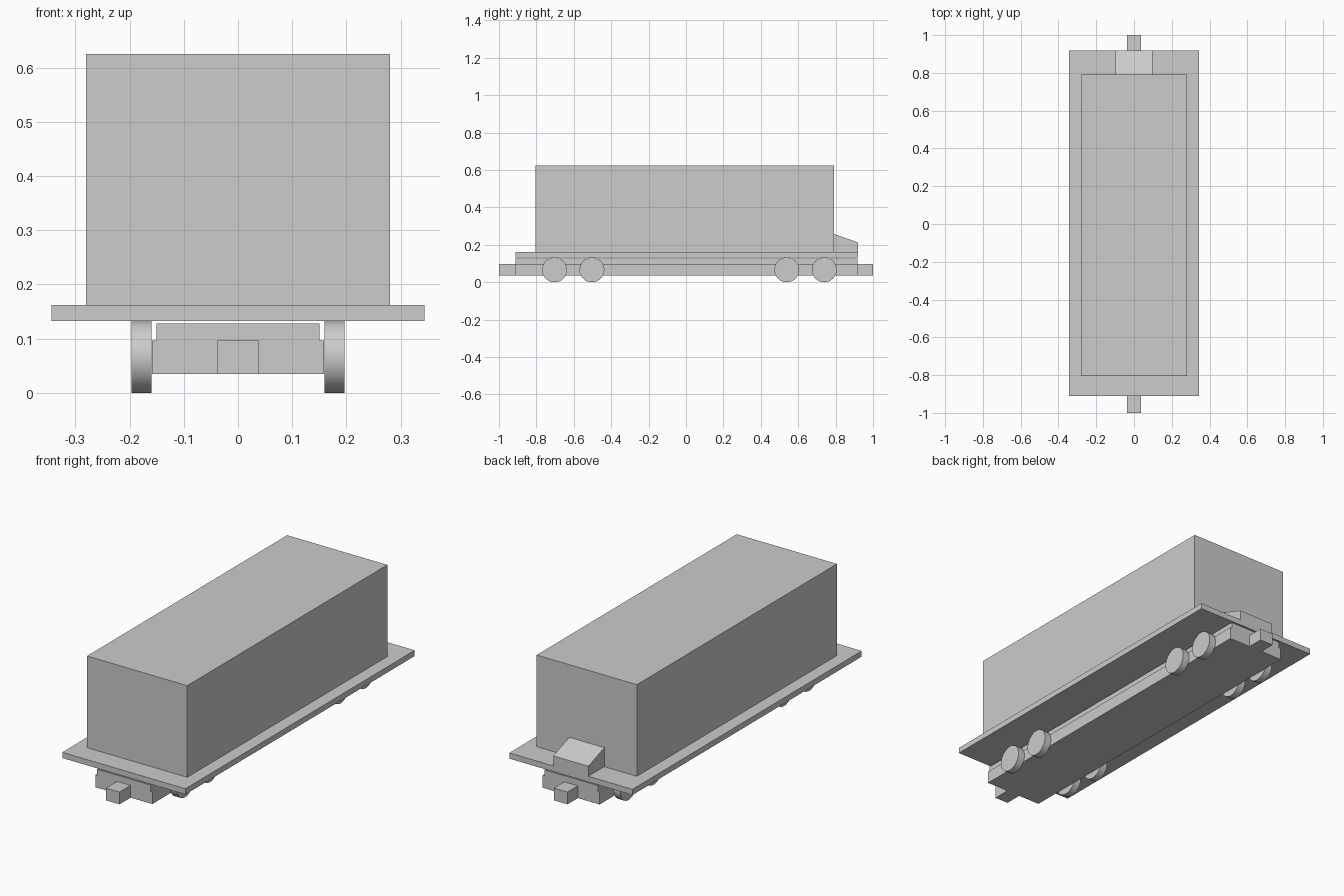
import bpy
import bmesh
import math

if "Cube" in bpy.data.objects:
    bpy.data.objects.remove(bpy.data.objects["Cube"])

grey = bpy.data.materials.new("plain_grey")
grey.diffuse_color = (0.604, 0.604, 0.604, 1)
grey.use_nodes = True
grey.node_tree.nodes["Principled BSDF"].inputs["Base Color"].default_value = grey.diffuse_color


def finish(name, bm):
    bmesh.ops.recalc_face_normals(bm, faces=bm.faces)
    mesh = bpy.data.meshes.new(name)
    bm.to_mesh(mesh)
    bm.free()
    mesh.materials.append(grey)
    ob = bpy.data.objects.new(name, mesh)
    bpy.context.collection.objects.link(ob)
    return ob


def prism(name, profile, half_width):
    """Extrude a (y, z) profile symmetrically across x."""
    bm = bmesh.new()
    face = bm.faces.new([bm.verts.new((-half_width, y, z)) for y, z in profile])
    new = bmesh.ops.extrude_face_region(bm, geom=[face])["geom"]
    verts = [v for v in new if isinstance(v, bmesh.types.BMVert)]
    bmesh.ops.translate(bm, verts=verts, vec=(2 * half_width, 0, 0))
    return finish(name, bm)


def block(name, half_width, y0, y1, z0, z1):
    return prism(name, [(y0, z0), (y1, z0), (y1, z1), (y0, z1)], half_width)


def wheel(name, x, y, radius=0.0665, width=0.037):
    bpy.ops.mesh.primitive_cylinder_add(vertices=32, radius=radius, depth=width,
                                        location=(x, y, radius),
                                        rotation=(0, math.pi / 2, 0))
    ob = bpy.context.object
    ob.name = name
    ob.data.materials.append(grey)
    bpy.ops.object.shade_smooth_by_angle(angle=math.radians(30))


# Body and deck
block("cargo_body", 0.28, -0.805, 0.792, 0.162, 0.625)
block("deck", 0.344, -0.911, 0.919, 0.133, 0.162)

# Sloped box on the rear of the deck
prism("sloped_box", [(0.792, 0.162), (0.919, 0.162), (0.919, 0.213), (0.792, 0.258)], 0.098)

# Underframe: wide lower slab with a slightly narrower rail above
block("underframe", 0.159, -0.911, 0.917, 0.035, 0.097)
block("underframe_rail", 0.15, -0.911, 0.917, 0.097, 0.128)

# Couplers at both ends
block("front_coupler", 0.038, -1.0, -0.911, 0.035, 0.097)
block("rear_coupler", 0.038, 0.917, 1.0, 0.035, 0.097)

# Four pairs of wheels
for i, y in enumerate((-0.703, -0.503, 0.539, 0.739)):
    for side, sx in (("left", -1), ("right", 1)):
        wheel(f"{side}_wheel_{i + 1}", sx * 0.178, y)
